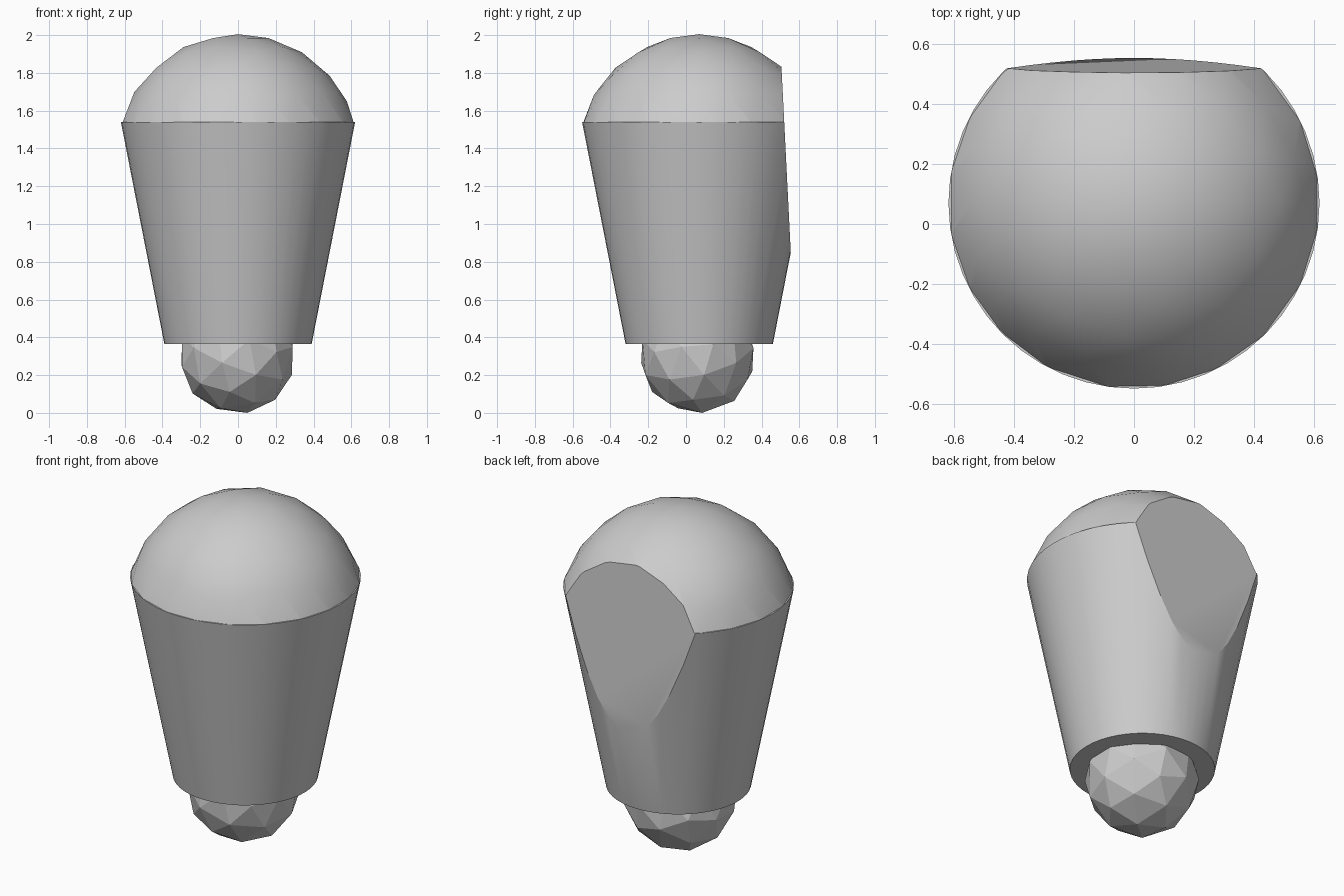
import bpy
import bmesh
from math import radians
from mathutils import Matrix, Vector, Euler

if "Cube" in bpy.data.objects:
    bpy.data.objects.remove(bpy.data.objects["Cube"])

AXIS_Y = 0.07            # the body stands slightly behind the centre
RIM_Z, BASE_Z = 1.54, 0.365
RIM_R, BASE_R = 0.62, 0.39

grey = bpy.data.materials.new("plain_grey")
grey.use_nodes = True
colour = (0.6, 0.6, 0.6, 1)
grey.diffuse_color = colour
grey.node_tree.nodes["Principled BSDF"].inputs["Base Color"].default_value = colour


def slice_off(bm, point, normal):
    """Remove everything on the normal side of a plane and cap the cut."""
    cut = bmesh.ops.bisect_plane(bm, geom=bm.verts[:] + bm.edges[:] + bm.faces[:],
                                 plane_co=point, plane_no=normal,
                                 dist=0.0001, clear_outer=True)
    edges = [e for e in cut["geom_cut"]
             if isinstance(e, bmesh.types.BMEdge) and e.is_boundary]
    bmesh.ops.contextual_create(bm, geom=edges)


def slice_back(bm):
    """Flat panel on the back, leaning slightly forward."""
    lean = Vector((0, 0.995, 0.05)).normalized()
    slice_off(bm, (0, 0.52, RIM_Z), lean)


def finish(name, bm, angle):
    bmesh.ops.recalc_face_normals(bm, faces=bm.faces[:])
    mesh = bpy.data.meshes.new(name)
    bm.to_mesh(mesh)
    bm.free()
    mesh.materials.append(grey)
    obj = bpy.data.objects.new(name, mesh)
    bpy.context.collection.objects.link(obj)
    bpy.ops.object.select_all(action="DESELECT")
    obj.select_set(True)
    bpy.context.view_layer.objects.active = obj
    if angle:
        bpy.ops.object.shade_smooth_by_angle(angle=radians(angle))
    return obj


# Tapered body
bm = bmesh.new()
bmesh.ops.create_cone(bm, cap_ends=True, segments=48, radius1=BASE_R, radius2=RIM_R,
                      depth=RIM_Z - BASE_Z,
                      matrix=Matrix.Translation((0, AXIS_Y, (RIM_Z + BASE_Z) / 2)))
slice_back(bm)
finish("tapered_body", bm, 20)

# Domed top
bm = bmesh.new()
bmesh.ops.create_icosphere(bm, subdivisions=3, radius=0.645,
                           matrix=Matrix.Translation((0, AXIS_Y, 1.36)))
slice_off(bm, (0, 0, RIM_Z), (0, 0, -1))
slice_back(bm)
finish("domed_top", bm, 30)

# Faceted ball under the body
bm = bmesh.new()
tilt = Euler((radians(20), radians(14), radians(25))).to_matrix().to_4x4()
bmesh.ops.create_icosphere(bm, subdivisions=2, radius=0.31,
                           matrix=Matrix.Translation((-0.005, 0.06, 0.305)) @ tilt)
lowest = min(v.co.z for v in bm.verts)
bmesh.ops.translate(bm, verts=bm.verts[:], vec=(0, 0, -lowest))
finish("faceted_ball", bm, 0)
